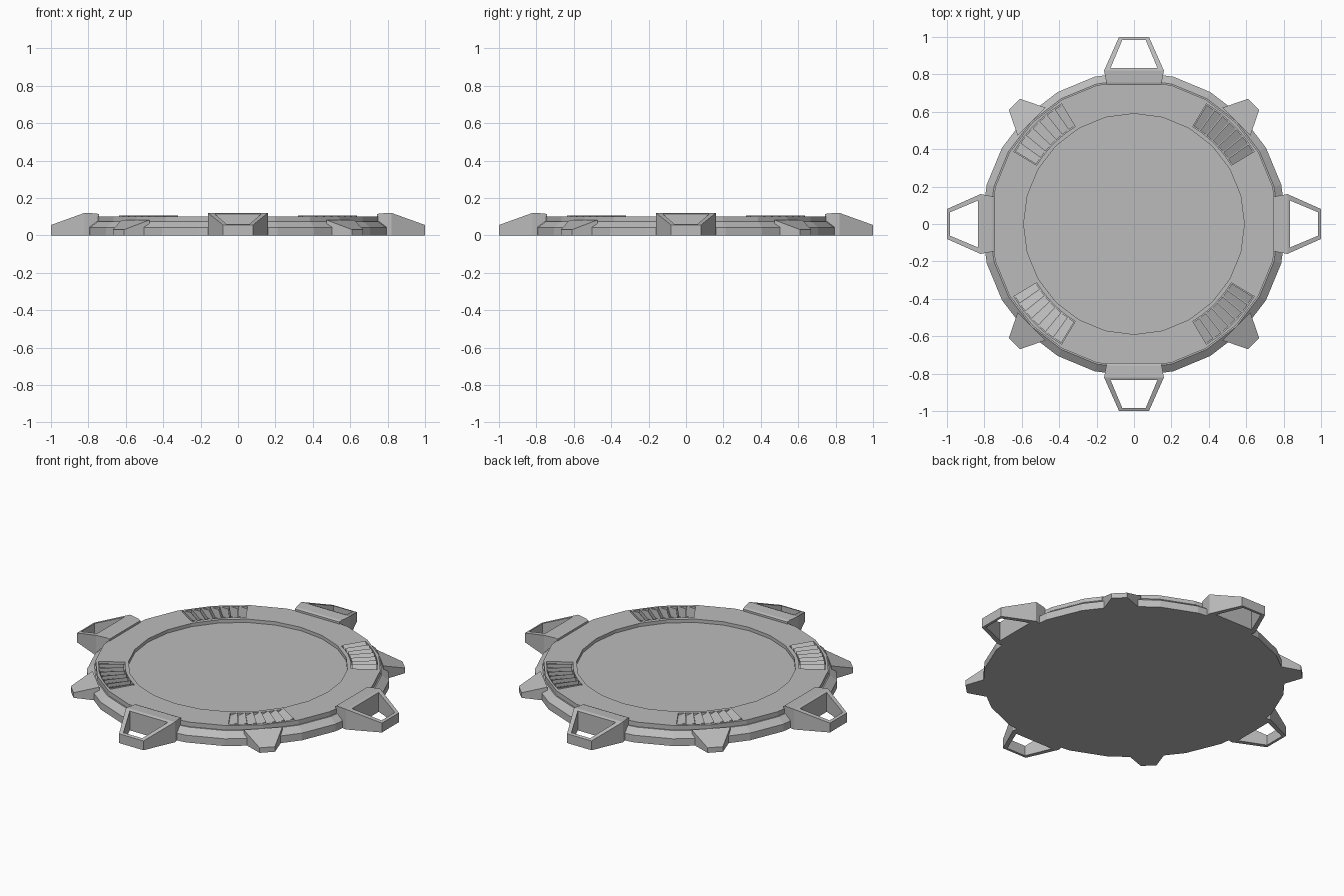
import bpy, bmesh
from math import cos, sin, radians, pi

cube = bpy.data.objects.get("Cube")
if cube:
    bpy.data.objects.remove(cube)

grey = bpy.data.materials.new("metal_grey")
grey.use_nodes = True
colour = (0.5, 0.5, 0.5, 1)
grey.diffuse_color = colour
grey.node_tree.nodes["Principled BSDF"].inputs["Base Color"].default_value = colour

SIDES = 24


def make(name, bm, turn=0):
    """Turn a bmesh into a flat-shaded object rotated about z."""
    bmesh.ops.recalc_face_normals(bm, faces=bm.faces[:])
    mesh = bpy.data.meshes.new(name)
    bm.to_mesh(mesh)
    bm.free()
    mesh.materials.append(grey)
    ob = bpy.data.objects.new(name, mesh)
    ob.rotation_euler.z = turn
    bpy.context.collection.objects.link(ob)
    return ob


def loft(bm, loops, cap_start=True, cap_end=True):
    """Skin closed loops of equal length, capping the ends."""
    rings = [[bm.verts.new(p) for p in loop] for loop in loops]
    n = len(rings[0])
    for a, b in zip(rings, rings[1:]):
        for i in range(n):
            j = (i + 1) % n
            bm.faces.new((a[i], a[j], b[j], b[i]))
    if cap_start:
        bm.faces.new(rings[0])
    if cap_end:
        bm.faces.new(rings[-1])
    return rings


def polar(r, a, z):
    return (r * cos(a), r * sin(a), z)


def prism(bm, outline, top, bottom=0.0):
    """Upright prism whose top height depends on y."""
    loft(bm, [[(x, y, bottom) for x, y in outline],
              [(x, y, top(y)) for x, y in outline]])


# Platform: chamfered disc with a shallow recessed floor
bm = bmesh.new()
profile = [(0.815, 0), (0.815, 0.043), (0.775, 0.073), (0.768, 0.073),
           (0.768, 0.1), (0.59, 0.1), (0.59, 0.08)]
loft(bm, [[polar(r, 2 * pi * i / SIDES, z) for i in range(SIDES)]
          for r, z in profile])
platform = make("platform", bm)

# Vent pockets cut into the rim
HALF, SLATS = radians(13.9), 7
angles = [-HALF + 2 * HALF * i / SLATS for i in range(SLATS + 1)]
bm = bmesh.new()
for k in range(4):
    mid = pi / 4 + k * pi / 2
    flat = [(0.608, mid + a) for a in angles]
    flat += [(0.75, mid + a) for a in reversed(angles)]
    loft(bm, [[polar(r, a, z) for r, a in flat] for z in (0.082, 0.15)])
cutter = make("vent_cutter", bm)
cutter.hide_render = True
mod = platform.modifiers.new("vents", 'BOOLEAN')
mod.operation, mod.solver, mod.object = 'DIFFERENCE', 'EXACT', cutter
bpy.context.view_layer.objects.active = platform
bpy.ops.object.modifier_apply(modifier=mod.name)
bpy.data.objects.remove(cutter)


def vent_slats(turn):
    """Louvres rising anticlockwise across one pocket."""
    bm = bmesh.new()
    for a, b in zip(angles, angles[1:]):
        b -= 0.006
        loft(bm, [[polar(r, a, 0.08), polar(r, b, 0.08),
                   polar(r, b, 0.106), polar(r, a, 0.087)]
                  for r in (0.613, 0.745)])
    make("vent_slats", bm, turn)


def docking_bracket(turn):
    """Raised block with a sloping open frame."""
    def slope(y):
        return 0.12 - (y - 0.82) * 0.36

    bm = bmesh.new()
    # block resting on the rim
    loft(bm, [[(-w, y, 0), (w, y, 0), (w, y, z), (-w, y, z)]
              for w, y, z in ((0.145, 0.742, 0.112), (0.148, 0.757, 0.117),
                              (0.16, 0.82, 0.12))])
    # four-sided frame, open through the middle
    outer = [(-0.16, 0.82), (0.16, 0.82), (0.08, 1.0), (-0.08, 1.0)]
    inner = [(-0.125, 0.835), (0.125, 0.835), (0.062, 0.985), (-0.062, 0.985)]
    rings = loft(bm, [[(x, y, 0) for x, y in outer],
                      [(x, y, slope(y)) for x, y in outer],
                      [(x, y, slope(y)) for x, y in inner],
                      [(x, y, 0) for x, y in inner]], False, False)
    for i in range(4):
        j = (i + 1) % 4
        bm.faces.new((rings[3][i], rings[3][j], rings[0][j], rings[0][i]))
    make("docking_bracket", bm, turn)


def side_fin(turn):
    """Small wedge foot on the rim."""
    bm = bmesh.new()
    prism(bm, [(-0.105, 0.775), (0.105, 0.775), (0.042, 0.905), (-0.042, 0.905)],
          lambda y: 0.082 - (y - 0.775) * 0.4)
    make("side_fin", bm, turn)


for k in range(4):
    quarter = k * pi / 2
    vent_slats(quarter + pi / 4)
    docking_bracket(quarter)
    side_fin(quarter + pi / 4)
